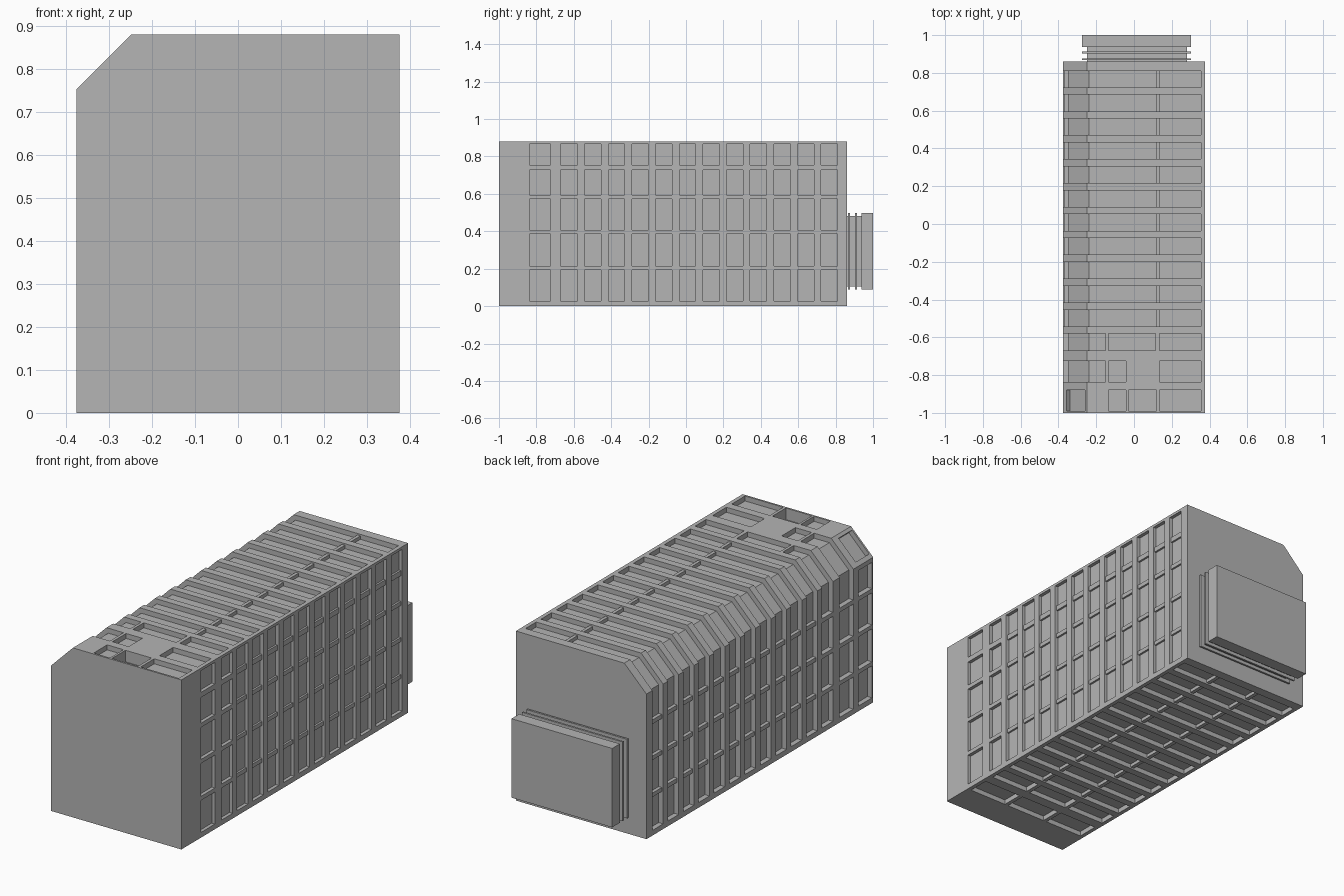
import bpy, bmesh
from mathutils import Vector

cube = bpy.data.objects.get("Cube")
if cube:
    bpy.data.objects.remove(cube, do_unlink=True)

grey = bpy.data.materials.new("plain_grey")
grey.use_nodes = True
grey.diffuse_color = (0.46, 0.46, 0.46, 1)
grey.node_tree.nodes["Principled BSDF"].inputs["Base Color"].default_value = (0.46, 0.46, 0.46, 1)

HALF, TOP, BEVEL = 0.375, 0.88, 0.127
FRONT, BACK = -1.0, 0.86
DEEP, SHALLOW = 0.026, 0.018


def prism(bm, outline, y0, y1):
    """Extrude an (x, z) outline from y0 to y1."""
    face = bm.faces.new([bm.verts.new((x, y0, z)) for x, z in outline])
    out = bmesh.ops.extrude_face_region(bm, geom=[face])
    verts = [v for v in out["geom"] if isinstance(v, bmesh.types.BMVert)]
    bmesh.ops.translate(bm, verts=verts, vec=(0, y1 - y0, 0))


def box(bm, x0, x1, y0, y1, z0, z1):
    prism(bm, [(x0, z0), (x1, z0), (x1, z1), (x0, z1)], y0, y1)


def finish(bm, name):
    bmesh.ops.recalc_face_normals(bm, faces=bm.faces[:])
    mesh = bpy.data.meshes.new(name)
    bm.to_mesh(mesh)
    bm.free()
    mesh.materials.append(grey)
    obj = bpy.data.objects.new(name, mesh)
    bpy.context.collection.objects.link(obj)
    return obj


# Main housing with one chamfered long edge
bm = bmesh.new()
prism(bm, [(-HALF, 0), (HALF, 0), (HALF, TOP), (-HALF + BEVEL, TOP), (-HALF, TOP - BEVEL)], FRONT, BACK)
housing = finish(bm, "housing")

# Pocket cutters, collected in one mesh
bm = bmesh.new()
END = 0.354
ROWS = [(0.027, 0.193), (0.214, 0.385), (0.406, 0.572), (0.594, 0.727), (0.754, 0.866)]
floor_x, floor_z = -HALF + DEEP, TOP - DEEP
shift = DEEP * 0.414


def wrap_pocket(y0, y1, z_start, x_end):
    """Pocket running up the side, over the chamfer and across the top."""
    prism(bm, [(-0.6, z_start), (-0.6, 1.2), (x_end, 1.2), (x_end, floor_z),
               (-HALF + BEVEL + shift, floor_z), (floor_x, TOP - BEVEL - shift),
               (floor_x, z_start)], y0, y1)


def top_pocket(y0, y1, x0, x1, depth=DEEP):
    box(bm, x0, x1, y0, y1, TOP - depth, 1.2)


# Regular long slots around all four sides
for i in range(11):
    mid = -0.498 + i * 0.1265
    a, b = mid - 0.044, mid + 0.044
    wrap_pocket(a, b, 0.027, END)
    box(bm, HALF - SHALLOW, 0.6, a, b, 0.027, 0.866)
    box(bm, -END, END, a, b, -0.2, 0.025)

# Separate cells near the front
CELL_ROWS = [(-0.67, -0.58), (-0.837, -0.725)]
for a, b in CELL_ROWS:
    wrap_pocket(a, b, 0.594, -0.15)
    top_pocket(a, b, 0.135, END)
    for z0, z1 in ROWS:
        box(bm, HALF - SHALLOW, 0.6, a, b, z0, z1)
    for x0, x1 in [(-END, -0.135), (-0.115, 0.115), (0.135, END)]:
        box(bm, x0, x1, a, b, -0.2, 0.025)
top_pocket(*CELL_ROWS[0], -0.135, 0.115)
top_pocket(*CELL_ROWS[1], -0.135, -0.042)

edge_row = (-0.99, -0.88)
top_pocket(*edge_row, -0.135, -0.042)
top_pocket(*edge_row, -0.03, 0.12, 0.06)
top_pocket(*edge_row, 0.135, END)
for a, b in CELL_ROWS + [edge_row]:
    for z0, z1 in ROWS[:3]:
        box(bm, -0.6, floor_x, a, b, z0, z1)
box(bm, -0.6, floor_x, *edge_row, 0.594, 0.73)

# Single cell on the chamfer at the front
low, high = Vector((-HALF, TOP - BEVEL)), Vector((-HALF + BEVEL, TOP))
out = Vector((-1, 1)).normalized()
p, q = low.lerp(high, 0.13), low.lerp(high, 0.9)
prism(bm, [p - out * DEEP, q - out * DEEP, q + out * 0.1, p + out * 0.1], *edge_row)

cutter = finish(bm, "pocket_cutter")
cutter.hide_render = True
cut = housing.modifiers.new("pockets", "BOOLEAN")
cut.operation = "DIFFERENCE"
cut.solver = "EXACT"
cut.object = cutter
bpy.context.view_layer.objects.active = housing
bpy.ops.object.modifier_apply(modifier=cut.name)
bpy.data.objects.remove(cutter, do_unlink=True)

# Low ribs crossing the long slots
RIB = 0.008
y0, y1 = -0.56, 0.83
bm = bmesh.new()
for (_, z0), (z1, _) in zip(ROWS, ROWS[1:]):
    box(bm, HALF - 0.03, HALF - RIB, y0, y1, z0, z1)
    if z1 < 0.7:
        box(bm, -HALF + RIB, -HALF + 0.04, y0, y1, z0, z1)
box(bm, 0.118, 0.135, y0, y1, TOP - 0.04, TOP - RIB)
for x in (-0.125, 0.125):
    box(bm, x - 0.01, x + 0.01, y0, y1, RIB, 0.04)
finish(bm, "slot_ribs")

# Rear connector: neck, two thin flanges and an end plate
bm = bmesh.new()
box(bm, -0.25, 0.28, 0.85, 0.95, 0.105, 0.482)
finish(bm, "connector_neck")
for name, a, b in [("inner_flange", 0.867, 0.877), ("outer_flange", 0.903, 0.913), ("end_plate", 0.937, 1.0)]:
    bm = bmesh.new()
    box(bm, -0.276, 0.302, a, b, 0.088, 0.498)
    finish(bm, name)
